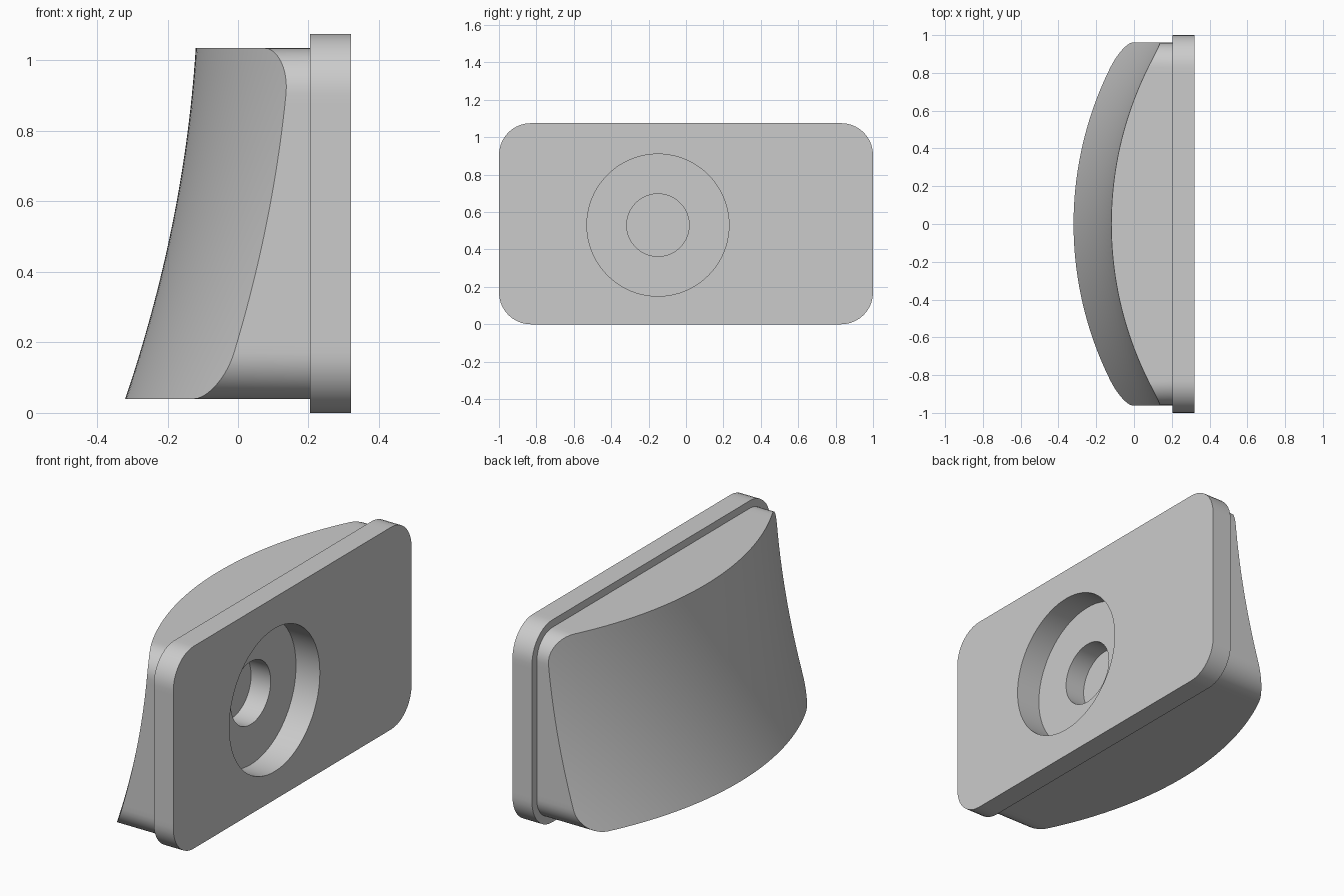
import bpy, bmesh, math
from mathutils import Matrix

cube = bpy.data.objects.get("Cube")
if cube:
    bpy.data.objects.remove(cube, do_unlink=True)

# Main sizes
HALF_Y, Z_LOW, Z_HIGH = 0.96, 0.04, 1.035    # pad outline
R_PAD, R_FLANGE = 0.13, 0.17                 # corner radii of pad and flange
X_STEP, X_BACK = 0.205, 0.32                 # flange from X_STEP to X_BACK
ARC = 1.86                                   # curve radius across the pad
CORE_Y, CORE_LOW, CORE_HIGH = HALF_Y - R_PAD, Z_LOW + R_PAD, Z_HIGH - R_PAD
ROWS, MID, CORNER = 28, 48, 10

grey = bpy.data.materials.new("plain grey")
grey.use_nodes = True
colour = (0.6, 0.6, 0.6, 1)
grey.diffuse_color = colour
grey.node_tree.nodes["Principled BSDF"].inputs["Base Color"].default_value = colour


def make_object(name, bm):
    bmesh.ops.recalc_face_normals(bm, faces=bm.faces)
    mesh = bpy.data.meshes.new(name)
    bm.to_mesh(mesh)
    bm.free()
    mesh.materials.append(grey)
    obj = bpy.data.objects.new(name, mesh)
    bpy.context.collection.objects.link(obj)
    return obj


def face_x(y, z):
    """Curved face: hollow up the height, bulging across the width."""
    t = (z - Z_LOW) / (Z_HIGH - Z_LOW)
    return -0.32 + 0.2 * t + 0.136 * t * (1 - t) + ARC - math.sqrt(ARC**2 - y**2)


def extrude_rim(bm, edges, move):
    """Extrude an open rim and reposition its new vertices."""
    geom = bmesh.ops.extrude_edge_only(bm, edges=edges)["geom"]
    for v in geom:
        if isinstance(v, bmesh.types.BMVert):
            move(v.co)
    return [e for e in geom if isinstance(e, bmesh.types.BMEdge) and e.is_boundary]


def to_step(co):
    co.x = X_STEP


def to_back(co):
    co.x = X_BACK


def to_flange(co):
    # Push outwards from the rounded rectangle's core
    cy = max(-CORE_Y, min(CORE_Y, co.y))
    cz = max(CORE_LOW, min(CORE_HIGH, co.z))
    co.y = cy + (co.y - cy) * R_FLANGE / R_PAD
    co.z = cz + (co.z - cz) * R_FLANGE / R_PAD


# Curved face as a grid that follows the rounded outline
angles = [math.pi / 2 * i / CORNER for i in range(1, CORNER + 1)]
right = [(CORE_Y + R_PAD * math.sin(a), R_PAD * (1 - math.cos(a))) for a in angles]
middle = [(-CORE_Y + 2 * CORE_Y * i / MID, 0) for i in range(MID + 1)]
columns = [(-y, inset) for y, inset in reversed(right)] + middle + right

bm = bmesh.new()
grid = []
for y, inset in columns:
    low, high = Z_LOW + inset, Z_HIGH - inset
    zs = [low + (high - low) * r / ROWS for r in range(ROWS + 1)]
    grid.append([bm.verts.new((face_x(y, z), y, z)) for z in zs])
for a, b in zip(grid, grid[1:]):
    for r in range(ROWS):
        bm.faces.new((a[r], b[r], b[r + 1], a[r + 1]))

# Pad sides, step, flange sides and flat back
rim = [e for e in bm.edges if e.is_boundary]
for move in (to_step, to_flange, to_back):
    rim = extrude_rim(bm, rim, move)
bmesh.ops.holes_fill(bm, edges=rim, sides=0)
pad = make_object("flanged_pad", bm)

# Stepped blind hole in the flat back
for name, radius, floor in (("wide_recess", 0.38, 0.18), ("narrow_recess", 0.167, 0.065)):
    bm = bmesh.new()
    end = 0.5
    place = Matrix.Translation(((floor + end) / 2, -0.15, 0.53)) @ Matrix.Rotation(math.pi / 2, 4, 'Y')
    bmesh.ops.create_cone(bm, cap_ends=True, segments=80, radius1=radius,
                          radius2=radius, depth=end - floor, matrix=place)
    cutter = make_object(name + "_cutter", bm)
    cutter.hide_render = True
    mod = pad.modifiers.new(name, 'BOOLEAN')
    mod.operation, mod.solver, mod.object = 'DIFFERENCE', 'EXACT', cutter
    bpy.context.view_layer.objects.active = pad
    bpy.ops.object.modifier_apply(modifier=name)
    bpy.data.objects.remove(cutter, do_unlink=True)

# Smooth shading with crisp edges
bpy.ops.object.select_all(action='DESELECT')
pad.select_set(True)
bpy.context.view_layer.objects.active = pad
bpy.ops.object.shade_smooth_by_angle(angle=math.radians(30))
